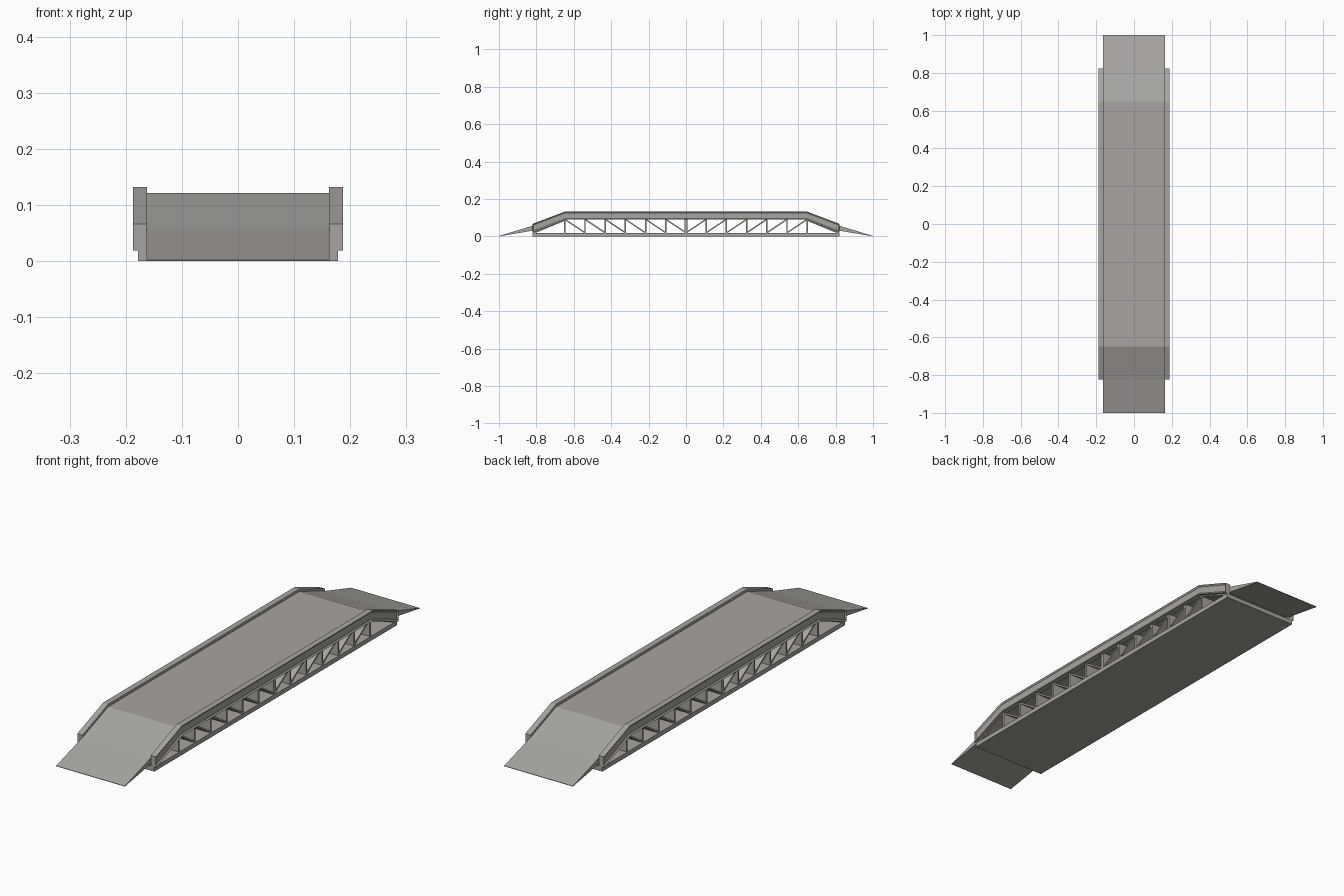
import bpy, bmesh, math

if "Cube" in bpy.data.objects:
    bpy.data.objects.remove(bpy.data.objects["Cube"])

steel = bpy.data.materials.new("dark_grey")
steel.diffuse_color = (0.38, 0.375, 0.365, 1)
steel.use_nodes = True
steel.node_tree.nodes["Principled BSDF"].inputs["Base Color"].default_value = steel.diffuse_color


def prism(name, pts, x0, x1, inset=None):
    """Extrude a (y, z) outline from x0 to x1; optionally recess the x1 face."""
    bm = bmesh.new()
    a = [bm.verts.new((x0, y, z)) for y, z in pts]
    b = [bm.verts.new((x1, y, z)) for y, z in pts]
    bm.faces.new(a)
    outer = bm.faces.new(b)
    n = len(pts)
    for i in range(n):
        j = (i + 1) % n
        bm.faces.new((a[i], a[j], b[j], b[i]))
    bmesh.ops.recalc_face_normals(bm, faces=bm.faces[:])
    if inset:
        bmesh.ops.inset_region(bm, faces=[outer], thickness=inset[0],
                               use_even_offset=True)
        # Push the framed panel straight inward
        for v in outer.verts:
            v.co.x -= inset[1]
    mesh = bpy.data.meshes.new(name)
    bm.to_mesh(mesh)
    bm.free()
    mesh.materials.append(steel)
    obj = bpy.data.objects.new(name, mesh)
    bpy.context.collection.objects.link(obj)
    return obj


def symmetric(half):
    """Complete an outline from its +y half."""
    return half + [(-y, z) for y, z in reversed(half)]


def mirror(obj, axis):
    m = obj.modifiers.new("mirror", 'MIRROR')
    m.use_axis = [i == axis for i in range(3)]
    m.use_mirror_merge = False


def bar(name, p, q, width, half_x):
    """Plate of given thickness between two (y, z) points, across the bridge."""
    dy, dz = q[0] - p[0], q[1] - p[1]
    l = math.hypot(dy, dz)
    oy, oz = -dz / l * width / 2, dy / l * width / 2
    return prism(name, [(p[0] + oy, p[1] + oz), (q[0] + oy, q[1] + oz),
                        (q[0] - oy, q[1] - oz), (p[0] - oy, p[1] - oz)],
                 -half_x, half_x)


END, KNEE, STEP = 0.822, 0.648, 0.108
LOW, HIGH = 0.019, 0.091

# Base slab
prism("base_slab", [(-END, 0), (END, 0), (END, LOW), (-END, LOW)], -0.178, 0.178)

# Road deck with tapered ramps
top = [(-1, 0.002), (-END, 0.056), (-KNEE, 0.121)]
under = [(KNEE, 0.094), (END, 0.030), (1, 0)]
deck = top + [(-y, z) for y, z in reversed(top)]
deck += under[::-1] + [(-y, z) for y, z in under]
prism("road_deck", deck, -0.163, 0.163)

# Side girders with recessed outer panel
girder = symmetric([(KNEE, 0.132), (END, 0.066), (END, LOW), (KNEE - 0.005, 0.089)])
side = prism("side_girder", girder, 0.162, 0.187, inset=(0.007, 0.005))
mirror(side, 0)

# Truss web: uprights and diagonals leaning toward the centre
prism("centre_upright", [(-0.008, LOW), (0.008, LOW), (0.008, HIGH), (-0.008, HIGH)],
      -0.174, 0.174)
for i in range(1, 7):
    y = i * STEP
    mirror(bar(f"upright_{i}", (y, LOW - 0.002), (y, HIGH), 0.008, 0.174), 1)
    mirror(bar(f"diagonal_{i}", (y - STEP, LOW), (y, HIGH), 0.007, 0.172), 1)

# Sloped end plates
mirror(bar("end_plate", (END - 0.007, LOW), (KNEE, HIGH - 0.003), 0.009, 0.174), 1)
